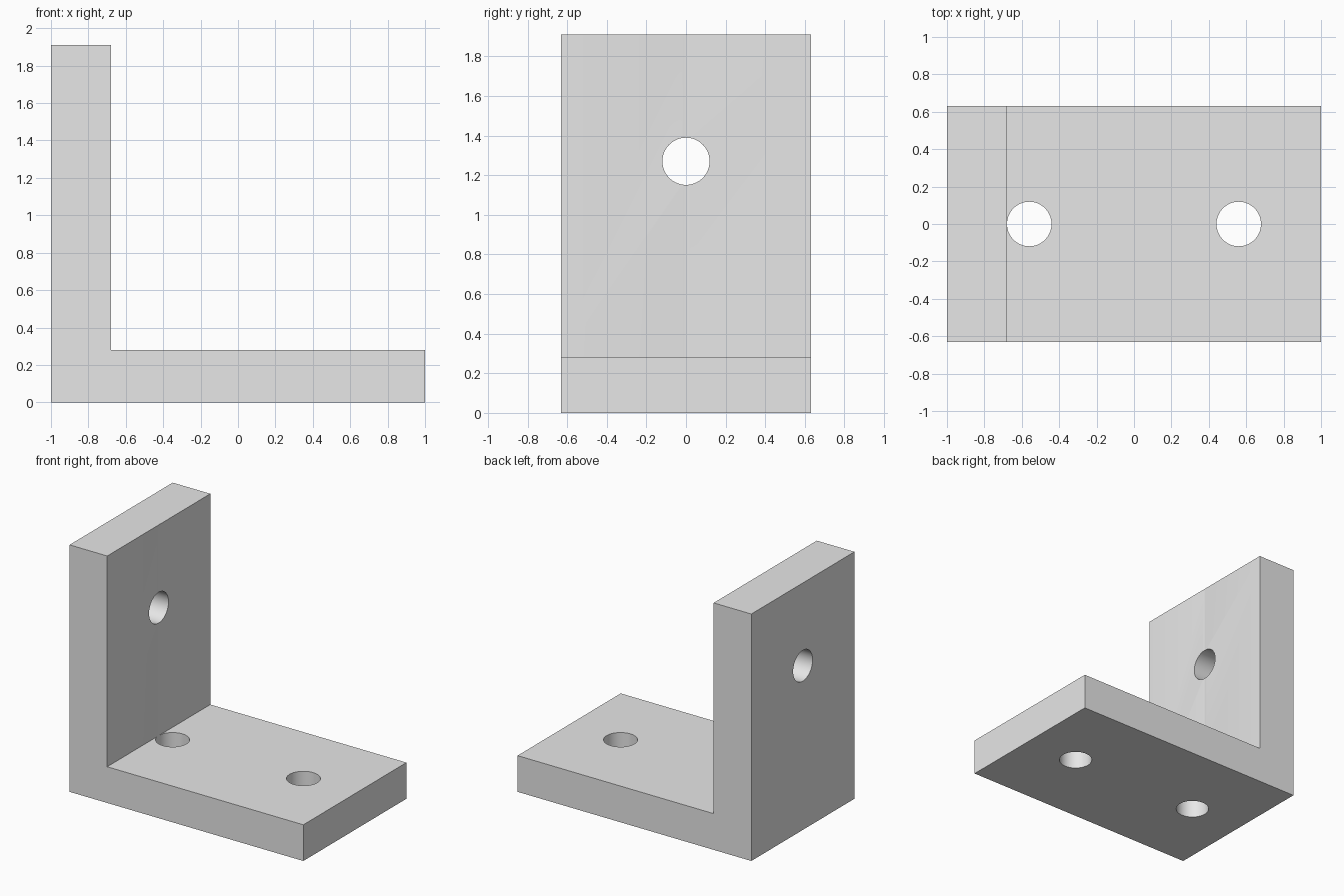
import bpy
import bmesh
import math

if "Cube" in bpy.data.objects:
    bpy.data.objects.remove(bpy.data.objects["Cube"], do_unlink=True)

HALF_WIDTH = 0.63
HEIGHT = 1.91
BASE_TOP = 0.28
WALL_X = -0.678
HOLE_RADIUS = 0.119
HOLE_X = 0.56
HOLE_Z = 1.27

grey = bpy.data.materials.new("plain_grey")
grey.use_nodes = True
colour = (0.8, 0.8, 0.8, 1)
grey.diffuse_color = colour
grey.node_tree.nodes["Principled BSDF"].inputs["Base Color"].default_value = colour


# L-shaped profile extruded across the width
def make_bracket():
    profile = [(-1, 0), (1, 0), (1, BASE_TOP), (WALL_X, BASE_TOP),
               (WALL_X, HEIGHT), (-1, HEIGHT)]
    bm = bmesh.new()
    face = bm.faces.new([bm.verts.new((x, -HALF_WIDTH, z)) for x, z in profile])
    side = bmesh.ops.extrude_face_region(bm, geom=[face])["geom"]
    bmesh.ops.translate(bm, vec=(0, 2 * HALF_WIDTH, 0),
                        verts=[g for g in side if isinstance(g, bmesh.types.BMVert)])
    bmesh.ops.recalc_face_normals(bm, faces=bm.faces)
    mesh = bpy.data.meshes.new("angle_bracket")
    bm.to_mesh(mesh)
    bm.free()
    mesh.materials.append(grey)
    obj = bpy.data.objects.new("angle_bracket", mesh)
    bpy.context.collection.objects.link(obj)
    return obj


# Round bolt hole drilled through the bracket
def drill(target, name, location, depth, rotation=(0, 0, 0)):
    bpy.ops.mesh.primitive_cylinder_add(vertices=64, radius=HOLE_RADIUS, depth=depth,
                                        location=location, rotation=rotation)
    cutter = bpy.context.object
    cutter.name = name
    cutter.data.materials.append(grey)
    cutter.hide_render = True
    cut = target.modifiers.new(name, "BOOLEAN")
    cut.operation = "DIFFERENCE"
    cut.solver = "EXACT"
    cut.object = cutter
    bpy.ops.object.select_all(action="DESELECT")
    target.select_set(True)
    bpy.context.view_layer.objects.active = target
    bpy.ops.object.modifier_apply(modifier=name)
    bpy.data.objects.remove(cutter, do_unlink=True)


bracket = make_bracket()

# Two holes in the base; the inner one just grazes the upright
for name, x in (("inner_base_hole", -HOLE_X), ("outer_base_hole", HOLE_X)):
    drill(bracket, name, (x, 0, 1), 4)

# One hole in the upright
drill(bracket, "upright_hole", (-0.84, 0, HOLE_Z), 1, (0, math.pi / 2, 0))

bpy.ops.object.shade_smooth_by_angle(angle=math.radians(30))
